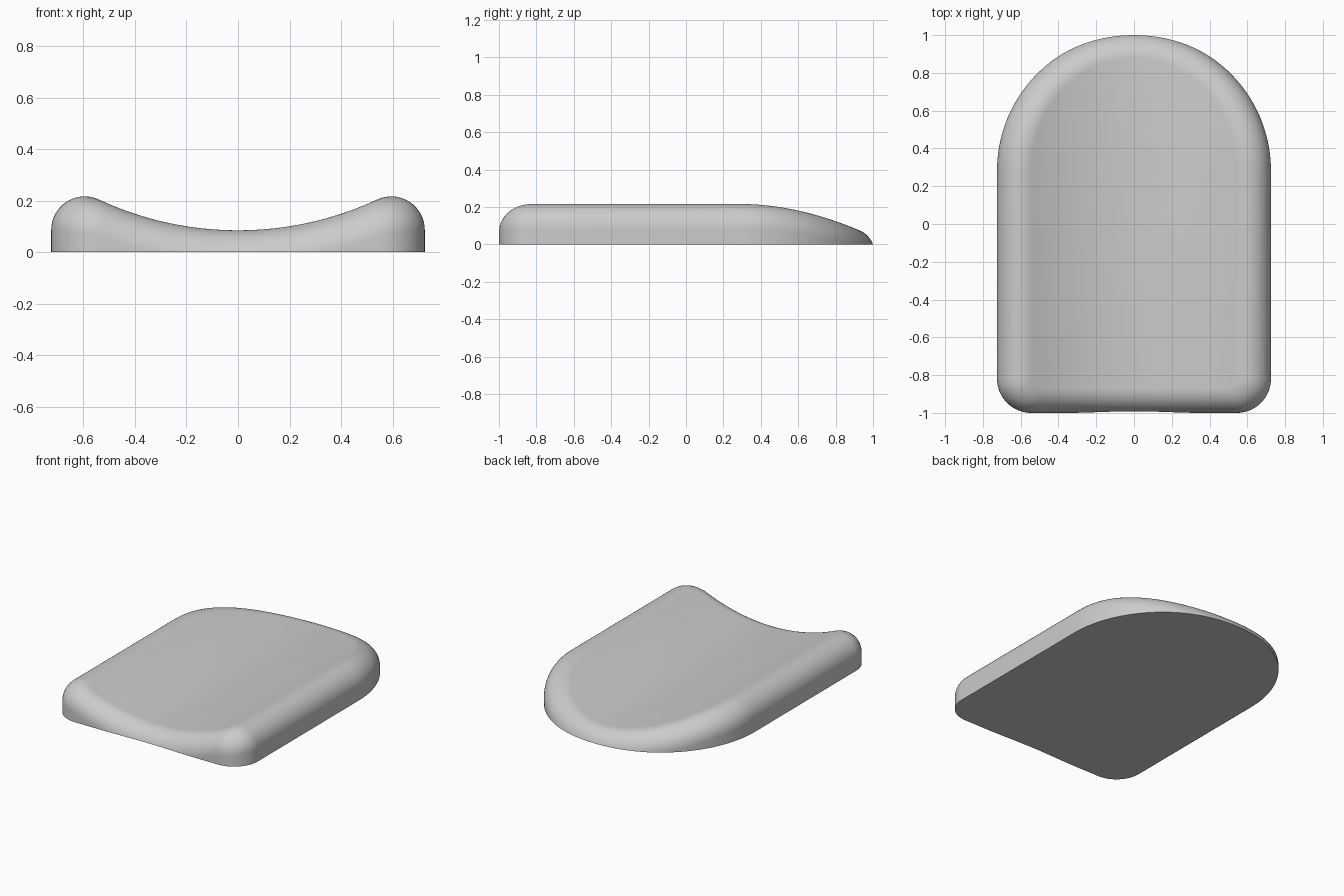
import bpy, bmesh
from math import sin, cos, pi, sqrt
from mathutils import Vector

if "Cube" in bpy.data.objects:
    bpy.data.objects.remove(bpy.data.objects["Cube"], do_unlink=True)

# Dimensions of the slab
HALF_W = 0.725       # half width, also the radius of the rounded back
BACK_Y = 0.283       # centre of the rounded back
FRONT_Y = -1.0
CORNER = 0.18        # front corner radius in plan
FILLET = 0.13        # rim radius
SCOOP_R = 1.28       # radius of the cylindrical hollow
SCOOP_Z = 0.085 + SCOOP_R
COLS, ARC = 96, 16

inner = HALF_W - FILLET
small = CORNER - FILLET
reach = SCOOP_R + FILLET


def rim_centre(x, back):
    """Rim centre point in plan and the outward direction of the wall."""
    if back:
        y = sqrt(max(inner ** 2 - x ** 2, 0))
        return BACK_Y + y, Vector((x, y, 0)).normalized()
    dx = max(abs(x) - (inner - small), 0)
    dy = sqrt(max(small ** 2 - dx ** 2, 0))
    side = 1 if x > 0 else -1
    return FRONT_Y + CORNER - dy, Vector((side * dx, -dy, 0)).normalized()


def section(bm, x, back):
    """Vertices from the foot of the wall, over the rim, to the hollow."""
    y, out = rim_centre(x, back)
    lift = sqrt(reach ** 2 - x ** 2)
    centre = Vector((x, y, SCOOP_Z - lift))
    up = Vector((-x, 0, lift)).normalized()
    angle = out.angle(up)
    foot = centre + out * FILLET
    foot.z = -0.1
    points = [foot]
    for j in range(ARC + 1):
        a = angle * j / ARC
        d = (out * sin(angle - a) + up * sin(a)) / sin(angle)
        points.append(centre + d * FILLET)
    return [bm.verts.new(p) for p in points]


bm = bmesh.new()
xs = [inner * sin(pi * (k / COLS - 0.5)) for k in range(COLS + 1)]
front = [section(bm, x, False) for x in xs]
back = [section(bm, x, True) for x in xs]

# Wall and rolled rim around the outline
loop = front + back[::-1]
for a, b in zip(loop, loop[1:] + loop[:1]):
    for j in range(ARC + 1):
        bm.faces.new((a[j], b[j], b[j + 1], a[j + 1]))

# Hollow top, in strips running front to back
for k in range(COLS):
    bm.faces.new((front[k][-1], front[k + 1][-1], back[k + 1][-1], back[k][-1]))

# Trim at the ground and close the flat underside
bmesh.ops.remove_doubles(bm, verts=bm.verts, dist=0.00002)
bmesh.ops.bisect_plane(bm, geom=bm.verts[:] + bm.edges[:] + bm.faces[:],
                       plane_co=(0, 0, 0), plane_no=(0, 0, 1), clear_inner=True)
bmesh.ops.contextual_create(bm, geom=[e for e in bm.edges if e.is_boundary])
bmesh.ops.recalc_face_normals(bm, faces=bm.faces)

mesh = bpy.data.meshes.new("scooped_slab")
bm.to_mesh(mesh)
bm.free()
slab = bpy.data.objects.new("scooped_slab", mesh)
bpy.context.collection.objects.link(slab)

# Plain grey finish
grey = bpy.data.materials.new("light_grey")
grey.use_nodes = True
colour = (0.6, 0.6, 0.6, 1)
grey.diffuse_color = colour
grey.node_tree.nodes["Principled BSDF"].inputs["Base Color"].default_value = colour
mesh.materials.append(grey)

bpy.context.view_layer.objects.active = slab
slab.select_set(True)
bpy.ops.object.shade_smooth_by_angle(angle=pi / 5)
